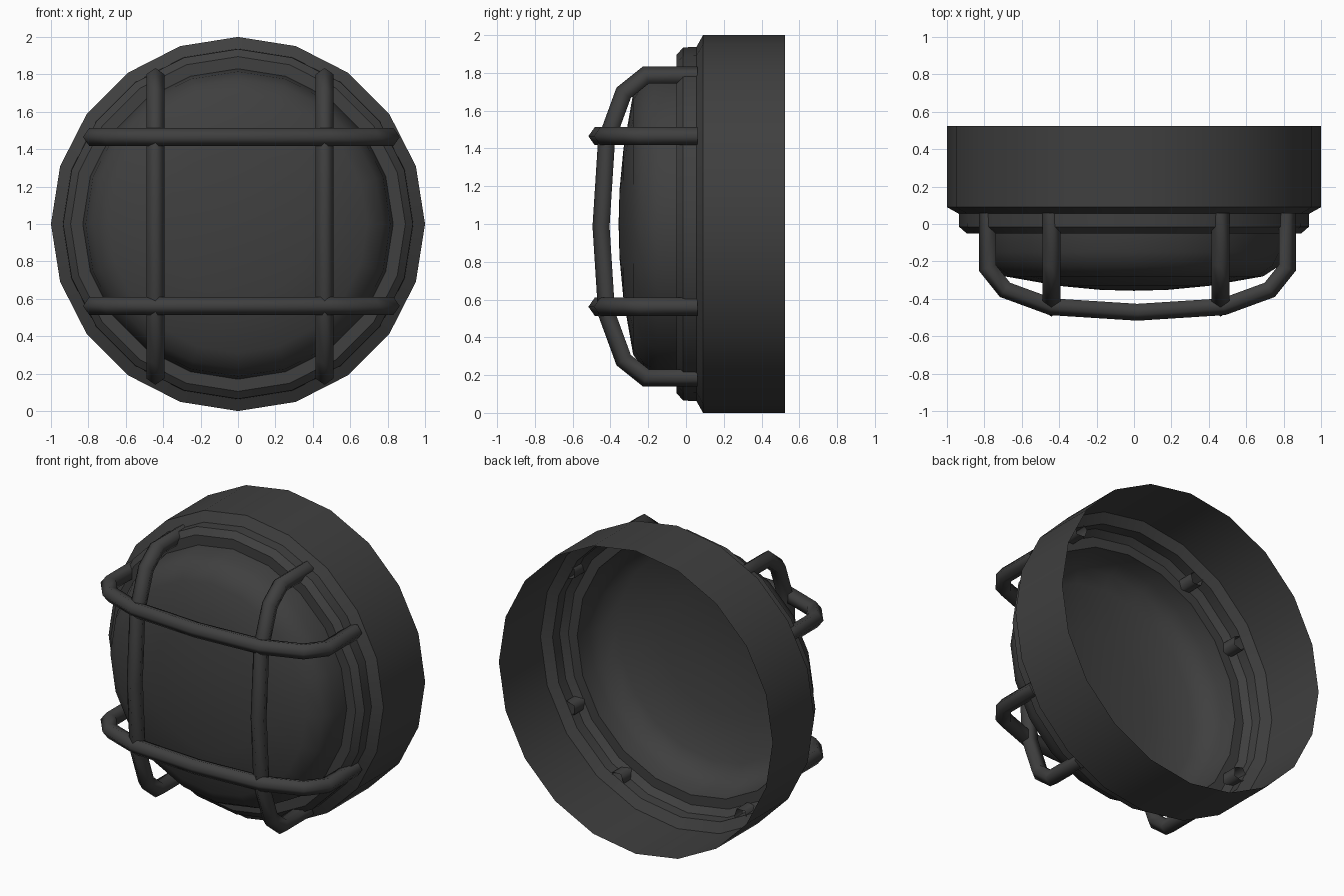
import bpy, bmesh, math
from mathutils import Vector

if "Cube" in bpy.data.objects:
    bpy.data.objects.remove(bpy.data.objects["Cube"])

SIDES = 20
dark = bpy.data.materials.new("dark_grey")
dark.diffuse_color = (0.05, 0.05, 0.05, 1)
dark.use_nodes = True
dark.node_tree.nodes["Principled BSDF"].inputs["Base Color"].default_value = dark.diffuse_color


def finish(name, bm, angle):
    mesh = bpy.data.meshes.new(name)
    bm.to_mesh(mesh)
    bm.free()
    mesh.materials.append(dark)
    obj = bpy.data.objects.new(name, mesh)
    bpy.context.collection.objects.link(obj)
    bpy.ops.object.select_all(action='DESELECT')
    obj.select_set(True)
    bpy.context.view_layer.objects.active = obj
    bpy.ops.object.shade_smooth_by_angle(angle=math.radians(angle))


def skin(bm, rings):
    for a, b in zip(rings, rings[1:]):
        n = len(a)
        for i in range(n):
            j = (i + 1) % n
            bm.faces.new((a[i], a[j], b[j], b[i]))


def revolve(name, profile, capped=False):
    """Revolve (radius, y) points, back to front, around the y axis at z = 1."""
    bm = bmesh.new()
    rings = []
    for r, y in profile:
        angles = [math.tau * i / SIDES for i in range(SIDES)]
        rings.append([bm.verts.new((r * math.cos(t), y, 1 + r * math.sin(t))) for t in angles])
    skin(bm, rings)
    if capped:
        tip = bm.verts.new((0, -0.357, 1))
        last = rings[-1]
        for i in range(SIDES):
            bm.faces.new((last[i], last[(i + 1) % SIDES], tip))
    finish(name, bm, 35)


# Housing drum and bezel, open at the back
revolve("housing", [(1, 0.525), (1, 0.09), (0.937, 0.055)])
revolve("bezel", [(0.937, 0.055), (0.935, -0.015), (0.895, -0.05), (0.83, -0.05)])

# Domed lens
revolve("lens", [(0.83, -0.05), (0.815, -0.15), (0.775, -0.225), (0.69, -0.28),
                 (0.4, -0.331), (0.18, -0.352)], True)

# Outer line of one guard bar (sideways, depth) and its five-sided section (inward, across)
half = [(0.847, 0.06), (0.847, -0.25), (0.735, -0.39), (0.47, -0.487), (0, -0.517)]
PATH = [Vector(p) for p in half] + [Vector((-u, d)) for u, d in reversed(half[:-1])]
SECTION = [(0, 0), (0.034, 0.048), (0.09, 0.03), (0.09, -0.03), (0.034, -0.048)]


def guard_bar(name, place):
    bm = bmesh.new()
    rings = []
    for i, p in enumerate(PATH):
        d0 = (p - PATH[max(i - 1, 0)]).normalized()
        d1 = (PATH[min(i + 1, len(PATH) - 1)] - p).normalized()
        t = (d0 + d1).normalized()
        inward = Vector((t.y, -t.x))
        if inward.dot(Vector((0, 0.06)) - p) < 0:
            inward = -inward
        miter = 1 / max(t.dot(d1 if d1.length else d0), 0.5)
        ring = []
        for n, w in SECTION:
            q = p + inward * n * miter
            ring.append(bm.verts.new(place(q.x, q.y, w)))
        rings.append(ring)
    skin(bm, rings)
    bmesh.ops.recalc_face_normals(bm, faces=bm.faces)
    finish(name, bm, 80)


# Wire guard: two crossbars in front of two uprights
for label, z in (("upper", 1.465), ("lower", 0.562)):
    guard_bar("guard_crossbar_" + label, lambda u, d, w: (u + 0.018, d, z + w))
for label, x in (("left", -0.442), ("right", 0.463)):
    guard_bar("guard_upright_" + label,
              lambda u, d, w: (x + w, d + (0.022 if d < 0 else 0), 0.987 + u))
